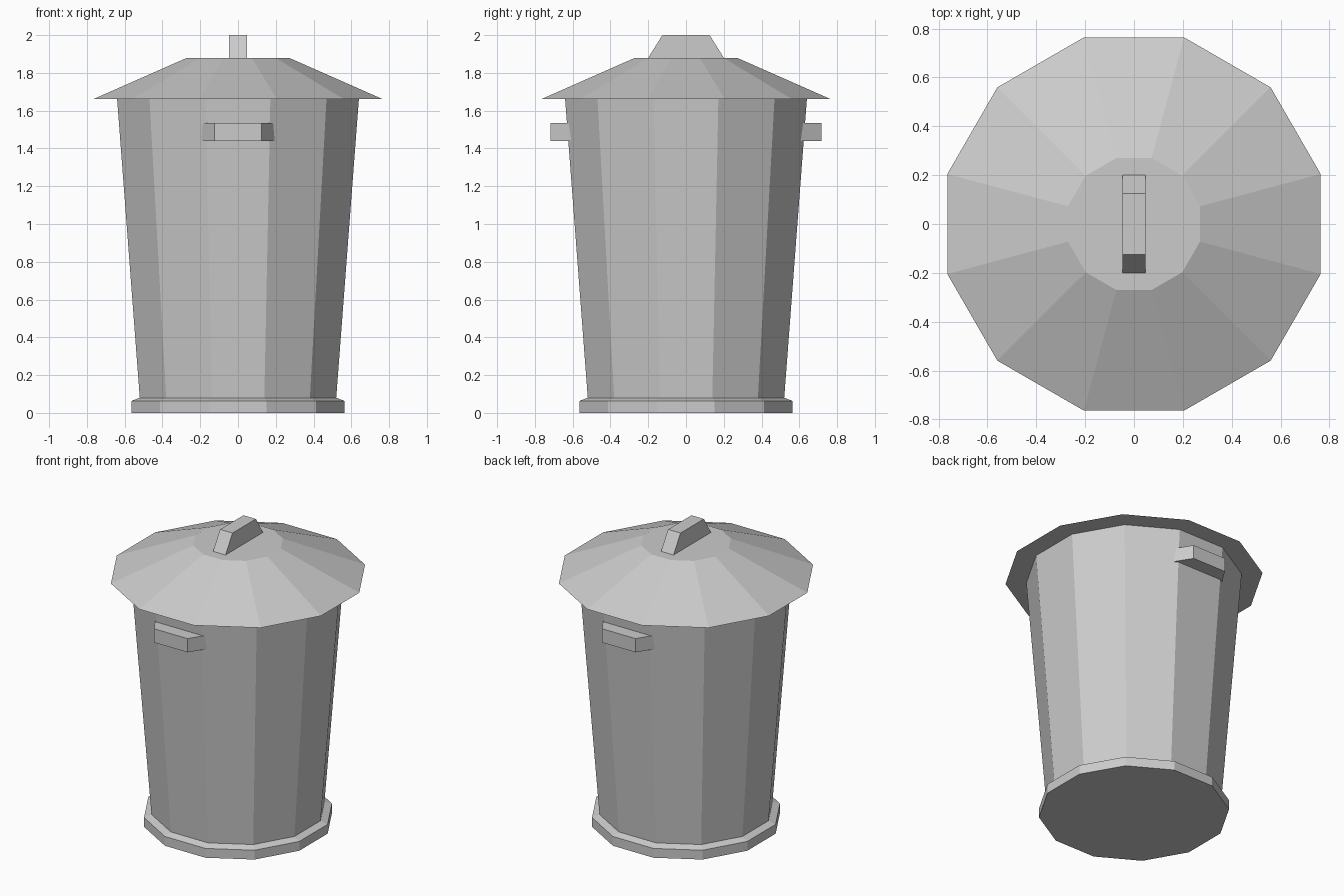
import bpy, bmesh
from math import radians, sin, cos

if "Cube" in bpy.data.objects:
    bpy.data.objects.remove(bpy.data.objects["Cube"])

SIDES = 12


def finish(name, bm):
    bmesh.ops.recalc_face_normals(bm, faces=bm.faces)
    mesh = bpy.data.meshes.new(name)
    bm.to_mesh(mesh)
    bm.free()
    obj = bpy.data.objects.new(name, mesh)
    bpy.context.collection.objects.link(obj)
    return obj


def lathe(name, profile):
    """Closed 12-sided solid from (distance to flat, z) points."""
    bm = bmesh.new()
    rings = []
    for flat, z in profile:
        r = flat / cos(radians(15))
        angles = [radians(15 + 360 / SIDES * i) for i in range(SIDES)]
        rings.append([bm.verts.new((r * cos(a), r * sin(a), z)) for a in angles])
    for low, high in zip(rings, rings[1:]):
        for i in range(SIDES):
            j = (i + 1) % SIDES
            bm.faces.new((low[i], low[j], high[j], high[i]))
    bm.faces.new(rings[0][::-1])
    bm.faces.new(rings[-1])
    return finish(name, bm)


def handle(name):
    """Tapered grip, long along y, standing on its local z = 0."""
    bm = bmesh.new()
    w = 0.0465
    outline = [(-0.2, 0), (0.2, 0), (0.125, 0.12), (-0.125, 0.12)]
    face = bm.faces.new([bm.verts.new((-w, y, z)) for y, z in outline])
    ext = bmesh.ops.extrude_face_region(bm, geom=[face])
    verts = [v for v in ext["geom"] if isinstance(v, bmesh.types.BMVert)]
    bmesh.ops.translate(bm, verts=verts, vec=(2 * w, 0, 0))
    return finish(name, bm)


# Can body with foot ring
lathe("can_body", [(0.565, 0), (0.565, 0.063), (0.52, 0.08), (0.64, 1.662)])

# Lid
lathe("lid", [(0.764, 1.662), (0.27, 1.88)])

# Lid grip
handle("lid_handle").location = (0, 0, 1.88)

# Matching side grips, turned to point outward at front and back
for name, s in (("front_handle", -1), ("back_handle", 1)):
    grip = handle(name)
    grip.location = (0, s * 0.598, 1.487)
    grip.rotation_euler = (0, radians(90), radians(90 * s))
